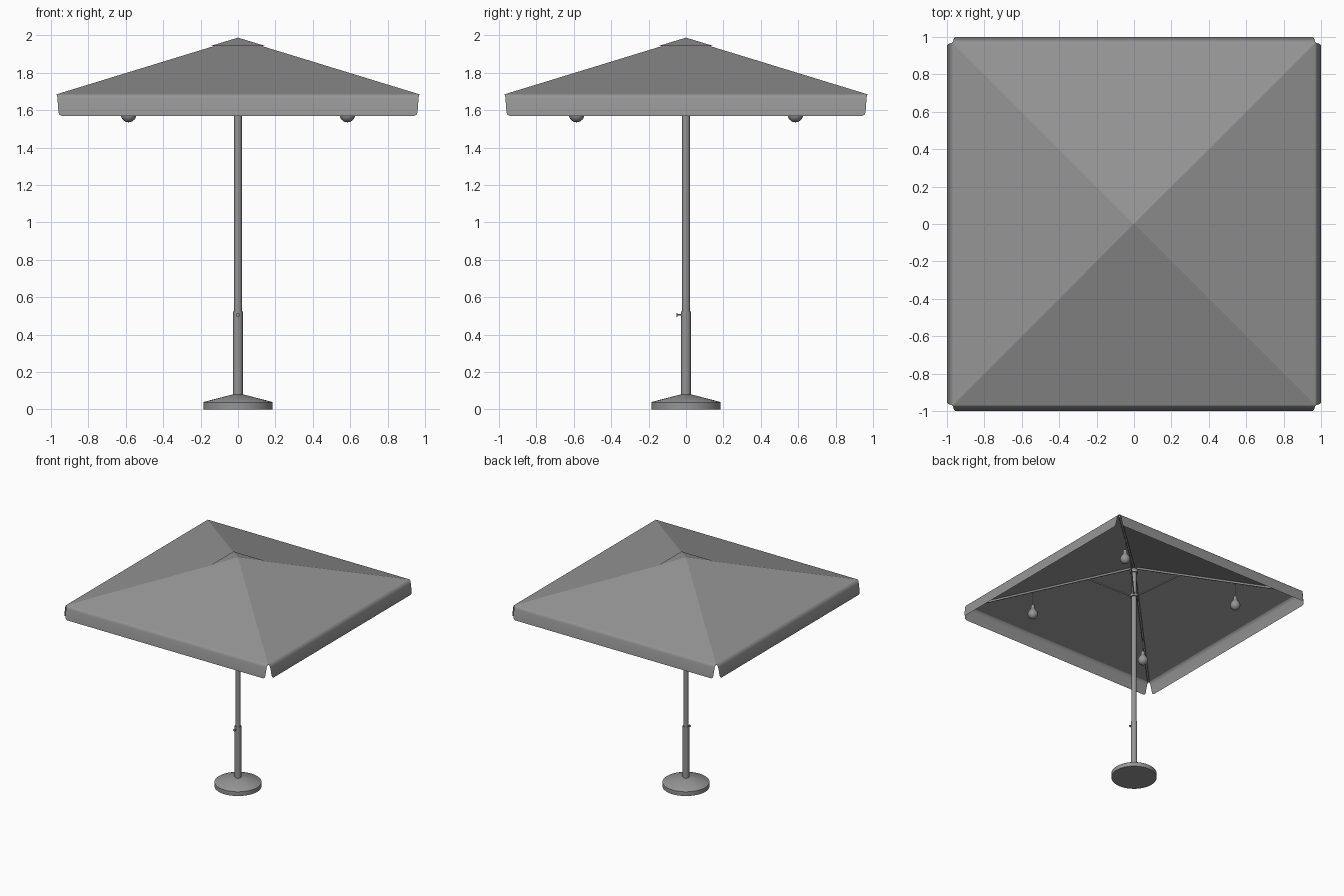
import bpy, bmesh, math
from mathutils import Vector

if "Cube" in bpy.data.objects:
    bpy.data.objects.remove(bpy.data.objects["Cube"], do_unlink=True)

grey = bpy.data.materials.new("plain_grey")
grey.use_nodes = True
COLOUR = (0.3, 0.3, 0.3, 1)
grey.diffuse_color = COLOUR
grey.node_tree.nodes["Principled BSDF"].inputs["Base Color"].default_value = COLOUR


def finish(name, bm, smooth=True):
    bmesh.ops.recalc_face_normals(bm, faces=bm.faces)
    mesh = bpy.data.meshes.new(name)
    bm.to_mesh(mesh)
    bm.free()
    obj = bpy.data.objects.new(name, mesh)
    bpy.context.collection.objects.link(obj)
    mesh.materials.append(grey)
    if smooth:
        bpy.ops.object.select_all(action="DESELECT")
        obj.select_set(True)
        bpy.context.view_layer.objects.active = obj
        bpy.ops.object.shade_smooth_by_angle(angle=math.radians(35))
    return obj


def lathe(name, profile, place=(0, 0, 0), sides=32):
    """Spin a list of (radius, height) points about a vertical axis."""
    bm = bmesh.new()
    pts = [bm.verts.new((r, 0, z)) for r, z in profile]
    edges = [bm.edges.new(pair) for pair in zip(pts, pts[1:])]
    bmesh.ops.spin(bm, geom=pts + edges, cent=(0, 0, 0), axis=(0, 0, 1),
                   angle=math.tau, steps=sides, use_duplicate=False)
    bmesh.ops.remove_doubles(bm, verts=bm.verts, dist=0.0001)
    bmesh.ops.translate(bm, verts=bm.verts, vec=place)
    return finish(name, bm)


def rod(name, start, end, radius, sides=12):
    a, b = Vector(start), Vector(end)
    bm = bmesh.new()
    bmesh.ops.create_cone(bm, cap_ends=True, segments=sides, radius1=radius,
                          radius2=radius, depth=(b - a).length)
    obj = finish(name, bm)
    obj.location = (a + b) / 2
    obj.rotation_euler = (b - a).to_track_quat("Z", "Y").to_euler()
    return obj


def pyramid(name, half, eave, apex):
    """Four sloping cloth panels, open underneath."""
    bm = bmesh.new()
    tip = bm.verts.new((0, 0, apex))
    rim = [bm.verts.new((x * half, y * half, eave))
           for x, y in ((-1, -1), (1, -1), (1, 1), (-1, 1))]
    for i in range(4):
        bm.faces.new((rim[i], rim[(i + 1) % 4], tip))
    return finish(name, bm, smooth=False)


EAVE, EAVE_Z, APEX_Z = 0.97, 1.685, 1.982

# Cloth: main roof and the small vent cap over its peak
pyramid("canopy", EAVE, EAVE_Z, APEX_Z)
pyramid("vent_cap", 0.147, 1.943, 1.988)


# Valance: a hanging flap on each side with rounded lower corners
def valance(name, turn):
    rows = [(0.97, 0.970, 1.685), (0.967, 0.980, 1.676), (0.965, 0.985, 1.66),
            (0.960, 0.997, 1.59), (0.955, 0.999, 1.576), (0.942, 1.0, 1.57)]
    bm = bmesh.new()
    pairs = [[bm.verts.new((s * w, -y, z)) for s in (-1, 1)] for w, y, z in rows]
    for (a, b), (c, d) in zip(pairs, pairs[1:]):
        bm.faces.new((a, c, d, b))
    obj = finish(name, bm)
    obj.rotation_euler.z = turn
    return obj


for i, side in enumerate(("front", "left", "back", "right")):
    valance(side + "_valance", i * math.pi / 2)

# Weighted foot, pole and sleeve
lathe("base", [(0, 0), (0.185, 0), (0.185, 0.037), (0.18, 0.041),
               (0.03, 0.08), (0, 0.08)], sides=48)
lathe("pole", [(0, 0.07), (0.021, 0.07), (0.021, 1.95), (0, 1.95)])
lathe("sleeve", [(0.02, 0.07), (0.026, 0.07), (0.026, 0.525), (0.02, 0.525)])

# Clamping screw on the front of the sleeve
rod("screw_shaft", (0, -0.02, 0.505), (0, -0.046, 0.505), 0.004)
rod("screw_knob", (0, -0.045, 0.505), (0, -0.052, 0.505), 0.01, 16)

# Hubs that carry the ribs and struts
lathe("upper_hub", [(0.02, 1.92), (0.032, 1.92), (0.032, 1.95), (0.02, 1.95)])
lathe("lower_hub", [(0.02, 1.695), (0.032, 1.695), (0.032, 1.72), (0.02, 1.72)])


def under_roof(d, gap=0.012):
    return APEX_Z - (APEX_Z - EAVE_Z) * d / EAVE - gap


# Diagonal frame arms, each with a hanging bulb
BULB_AT = 0.585
bulb_profile = [(0, 0.042 * -1), (0.016, -0.039), (0.03, -0.029), (0.039, -0.015),
                (0.042, 0), (0.039, 0.015), (0.03, 0.03), (0.02, 0.045),
                (0.016, 0.055), (0.016, 0.08), (0.006, 0.088), (0, 0.088)]
for sx, sx_name in ((1, "left"), (-1, "right")):
    for sy, sy_name in ((-1, "front"), (1, "back")):
        corner = f"{sy_name}_{sx_name}_"

        def at(d, z):
            return (sx * d, sy * d, z)

        rod(corner + "rib", at(0.015, under_roof(0.015)),
            at(0.955, under_roof(0.955)), 0.009)
        rod(corner + "strut", at(0.018, 1.708), at(0.27, under_roof(0.27)), 0.006)
        rod(corner + "bulb_cord", at(BULB_AT, 1.66),
            at(BULB_AT, under_roof(BULB_AT)), 0.003, 8)
        lathe(corner + "bulb", bulb_profile, at(BULB_AT, 1.577), 24)
